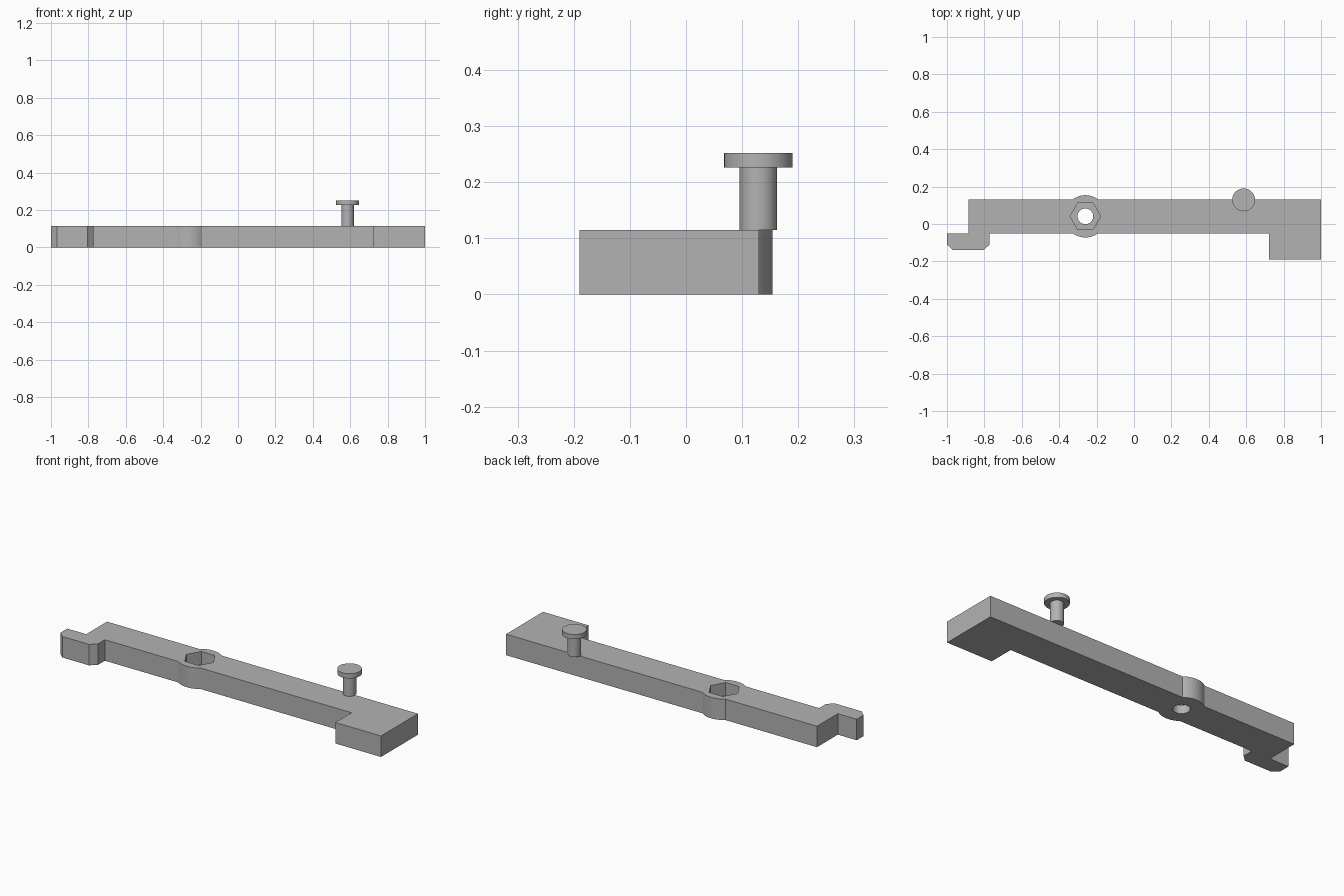
import bpy
import bmesh
from math import asin, cos, pi, radians, sin

cube = bpy.data.objects.get("Cube")
if cube:
    bpy.data.objects.remove(cube, do_unlink=True)

grey = bpy.data.materials.new("plain grey")
grey.use_nodes = True
colour = (0.45, 0.45, 0.45, 1)
grey.diffuse_color = colour
bsdf = grey.node_tree.nodes["Principled BSDF"]
bsdf.inputs["Base Color"].default_value = colour
bsdf.inputs["Roughness"].default_value = 0.6


def prism(name, outline, bottom, top):
    """Extrude a closed xy outline between two heights."""
    bm = bmesh.new()
    base = bm.faces.new([bm.verts.new((x, y, bottom)) for x, y in outline])
    sides = bmesh.ops.extrude_face_region(bm, geom=[base])["geom"]
    moved = [v for v in sides if isinstance(v, bmesh.types.BMVert)]
    bmesh.ops.translate(bm, verts=moved, vec=(0, 0, top - bottom))
    bmesh.ops.recalc_face_normals(bm, faces=bm.faces)
    mesh = bpy.data.meshes.new(name)
    bm.to_mesh(mesh)
    bm.free()
    mesh.materials.append(grey)
    obj = bpy.data.objects.new(name, mesh)
    bpy.context.collection.objects.link(obj)
    return obj


def arc(centre, radius, start, end, steps):
    return [(centre[0] + radius * cos(start + (end - start) * i / steps),
             centre[1] + radius * sin(start + (end - start) * i / steps))
            for i in range(steps + 1)]


def circle(centre, radius, sides):
    return arc(centre, radius, 0, 2 * pi, sides)[:-1]


def activate(obj):
    bpy.ops.object.select_all(action='DESELECT')
    obj.select_set(True)
    bpy.context.view_layer.objects.active = obj


def smooth(obj):
    activate(obj)
    bpy.ops.object.shade_smooth_by_angle(angle=radians(30))


THICK = 0.115
FRONT, BACK = -0.05, 0.13
BOSS = (-0.26, 0.041)
BOSS_R = 0.113

# Arm outline: hook, bar with rounded boss on both edges, square foot
low = asin((BOSS[1] - FRONT) / BOSS_R)
high = asin((BACK - BOSS[1]) / BOSS_R)
outline = [(-0.885, FRONT), (-1, FRONT), (-1, -0.11), (-0.967, -0.14),
           (-0.805, -0.14), (-0.772, -0.11), (-0.772, FRONT)]
outline += arc(BOSS, BOSS_R, pi + low, 2 * pi - low, 16)
outline += [(0.723, FRONT), (0.723, -0.19), (1, -0.19), (1, BACK)]
outline += arc(BOSS, BOSS_R, high, pi - high, 16)
outline += [(-0.885, BACK)]
arm = prism("lever_arm", outline, 0, THICK)

# Hexagonal nut pocket and the bolt hole below it
cutters = [prism("nut_pocket_cutter", circle(BOSS, 0.082, 6), 0.045, 0.2),
           prism("bolt_hole_cutter", circle(BOSS, 0.042, 40), -0.1, 0.19)]
for cutter in cutters:
    cutter.hide_render = True
    activate(arm)
    cut = arm.modifiers.new("cut", 'BOOLEAN')
    cut.operation = 'DIFFERENCE'
    cut.solver = 'EXACT'
    cut.object = cutter
    bpy.ops.object.modifier_apply(modifier=cut.name)
    bpy.data.objects.remove(cutter, do_unlink=True)
smooth(arm)

# Headed pin standing on the back edge
PIN = (0.586, 0.129)
smooth(prism("pin_shaft", circle(PIN, 0.0335, 40), THICK, 0.226))
smooth(prism("pin_head", circle(PIN, 0.061, 48), 0.226, 0.252))
